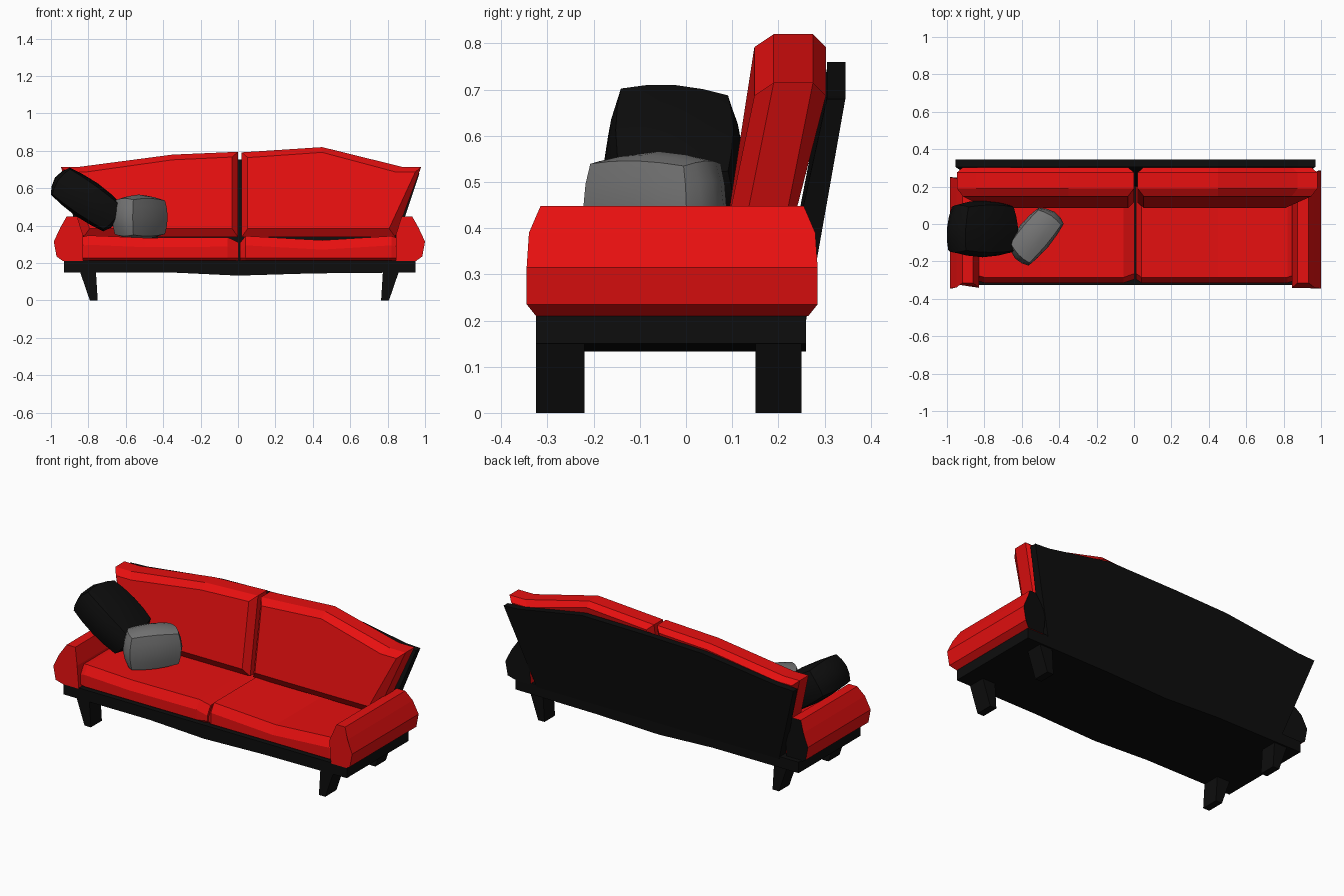
import bpy, bmesh
from math import radians
from mathutils import Matrix, Vector

if "Cube" in bpy.data.objects:
    bpy.data.objects.remove(bpy.data.objects["Cube"], do_unlink=True)


def material(name, rgb):
    m = bpy.data.materials.new(name)
    m.use_nodes = True
    m.diffuse_color = (*rgb, 1)
    m.node_tree.nodes["Principled BSDF"].inputs["Base Color"].default_value = (*rgb, 1)
    return m


RED = material("red upholstery", (0.8, 0.005, 0.005))
BLACK = material("black", (0.004, 0.004, 0.004))
GREY = material("grey cloth", (0.18, 0.18, 0.18))
MID = 0.0075  # symmetry plane of the sofa


def finish(name, bm, mats, smooth=False):
    bmesh.ops.recalc_face_normals(bm, faces=bm.faces)
    mesh = bpy.data.meshes.new(name)
    bm.to_mesh(mesh)
    bm.free()
    for m in mats:
        mesh.materials.append(m)
    ob = bpy.data.objects.new(name, mesh)
    bpy.context.collection.objects.link(ob)
    if smooth:
        bpy.ops.object.select_all(action='DESELECT')
        ob.select_set(True)
        bpy.context.view_layer.objects.active = ob
        bpy.ops.object.shade_smooth_by_angle(angle=radians(40))
    return ob


def loft(name, loops, *mats):
    """Bridge rings of equal length and cap both ends."""
    bm = bmesh.new()
    rings = [[bm.verts.new(p) for p in loop] for loop in loops]
    n = len(rings[0])
    for a, b in zip(rings, rings[1:]):
        for i in range(n):
            j = (i + 1) % n
            bm.faces.new((a[i], a[j], b[j], b[i]))
    bm.faces.new(rings[0])
    bm.faces.new(rings[-1])
    return finish(name, bm, mats)


def flip(x):
    return 2 * MID - x


# Base frame, sagging slightly in the middle
loft("base_frame", [[(x, -0.325, z), (x, 0.26, z), (x, 0.26, 0.215), (x, -0.325, 0.215)]
     for x, z in ((-0.93, 0.15), (-0.36, 0.15), (0, 0.133), (0.4, 0.145), (0.95, 0.15))], BLACK)

# Legs, tapering outside edge
for side, mirror in (("left", False), ("right", True)):
    for end, y0, y1 in (("front", -0.325, -0.22), ("back", 0.15, 0.25)):
        rings = []
        for z, x0, x1 in ((0, 0.765, 0.807), (0.16, 0.775, 0.862)):
            if mirror:
                x0, x1 = flip(x0), flip(x1)
            rings.append([(x0, y0, z), (x1, y0, z), (x1, y1, z), (x0, y1, z)])
        loft(f"{end}_{side}_leg", rings, BLACK)

# Leaning back panel
outline = [(-0.955, 0.68), (-0.845, 0.685), (-0.35, 0.745), (0.01, 0.755), (0.45, 0.76),
           (0.875, 0.685), (0.97, 0.68)]
bottom = [(0.81, 0.2), (-0.8, 0.2)]
loft("back_panel", [[(x, y_top, z) for x, z in outline] + [(x, y_low, z) for x, z in bottom]
     for y_top, y_low in ((0.305, 0.2), (0.345, 0.26))], BLACK)


# Back cushions: four rings from front inset to rear inset
def back_cushion(name, top, low):
    outer = top + low
    c = Vector((sum(p[0] for p in outer) / len(outer), 0.56))
    inner = []
    for x, z in outer:
        dx = 0 if 0.3 < abs(x) < 0.5 else 0.032
        inner.append((x + (dx if x < c.x else -dx), z - 0.028 if z > c.y else z + 0.045))
    rings = []
    for pts, y_top, y_low in ((inner, 0.148, 0.085), (outer, 0.19, 0.115),
                              (outer, 0.275, 0.2), (inner, 0.303, 0.225)):
        rings.append([(x, y_top if i < len(top) else y_low, z) for i, (x, z) in enumerate(pts)])
    loft(name, rings, RED)


back_cushion("left_back_cushion", [(0.02, 0.792), (0.45, 0.82), (0.875, 0.715), (0.98, 0.715)],
             [(0.84, 0.34), (0.02, 0.34)])
back_cushion("right_back_cushion", [(0, 0.795), (-0.35, 0.78), (-0.845, 0.715), (-0.947, 0.715)],
             [(-0.825, 0.34), (0, 0.34)])


# Seat cushions: a chamfered profile swept along x
def seat_cushion(name, stations):
    rings = []
    for x, top, inset in stations:
        rings.append([(x, -0.285, 0.21), (x, -0.315 + inset, 0.228), (x, -0.315 + inset, top - 0.05),
                      (x, -0.285 + inset, top), (x, 0.2, top), (x, 0.2, 0.21)])
    loft(name, rings, RED)


seat_cushion("left_seat_cushion", [(0.012, 0.31, 0.02), (0.04, 0.345, 0), (0.45, 0.322, 0),
                                   (0.82, 0.345, 0), (0.85, 0.335, 0.01)])
seat_cushion("right_seat_cushion", [(0.003, 0.31, 0.02), (-0.055, 0.338, 0), (-0.5, 0.335, 0),
                                    (-0.8, 0.348, 0), (-0.835, 0.34, 0.01)])

# Armrests: section in x and z, ends drawn in at top and bottom; rear end black
section = [(0.845, 0.21, 0.02), (0.845, 0.355, 0.004), (0.875, 0.448, 0.03), (0.932, 0.448, 0.03),
           (0.965, 0.39, 0.005), (1.0, 0.315, 0), (0.985, 0.235, 0), (0.95, 0.21, 0.02)]
for side, mirror, rear in (("left", False, 0.285), ("right", True, 0.25)):
    rings = [[(flip(x) if mirror else x, y + s * pull, z) for x, z, pull in section]
             for y, s in ((-0.345, 1), (rear, -1))]
    arm = loft(f"{side}_armrest", rings, RED, BLACK)
    for f in arm.data.polygons:
        f.material_index = 1 if f.normal.y > 0.5 else 0


# Loose pillows: rounded boxes with slightly pointed corners
def pillow(name, centre, half, axis, degrees, mat):
    bm = bmesh.new()
    bmesh.ops.create_cube(bm, size=2)
    bmesh.ops.subdivide_edges(bm, edges=bm.edges, cuts=3, use_grid_fill=True)
    turn = Matrix.Rotation(radians(degrees), 3, axis)
    for v in bm.verts:
        p = v.co.copy()
        ball = p.normalized() * 1.1
        p = p.lerp(ball, 0.55)
        p.z *= 1 + 0.04 * p.x * p.y
        p.x *= 1 - 0.08 * p.y
        v.co = turn @ Vector(a * b for a, b in zip(p, half)) + Vector(centre)
    finish(name, bm, [mat], True)


pillow("black_pillow", (-0.81, -0.025, 0.54), (0.195, 0.145, 0.1), 'Y', 35, BLACK)
pillow("grey_pillow", (-0.53, -0.06, 0.445), (0.155, 0.09, 0.115), 'Z', 50, GREY)
